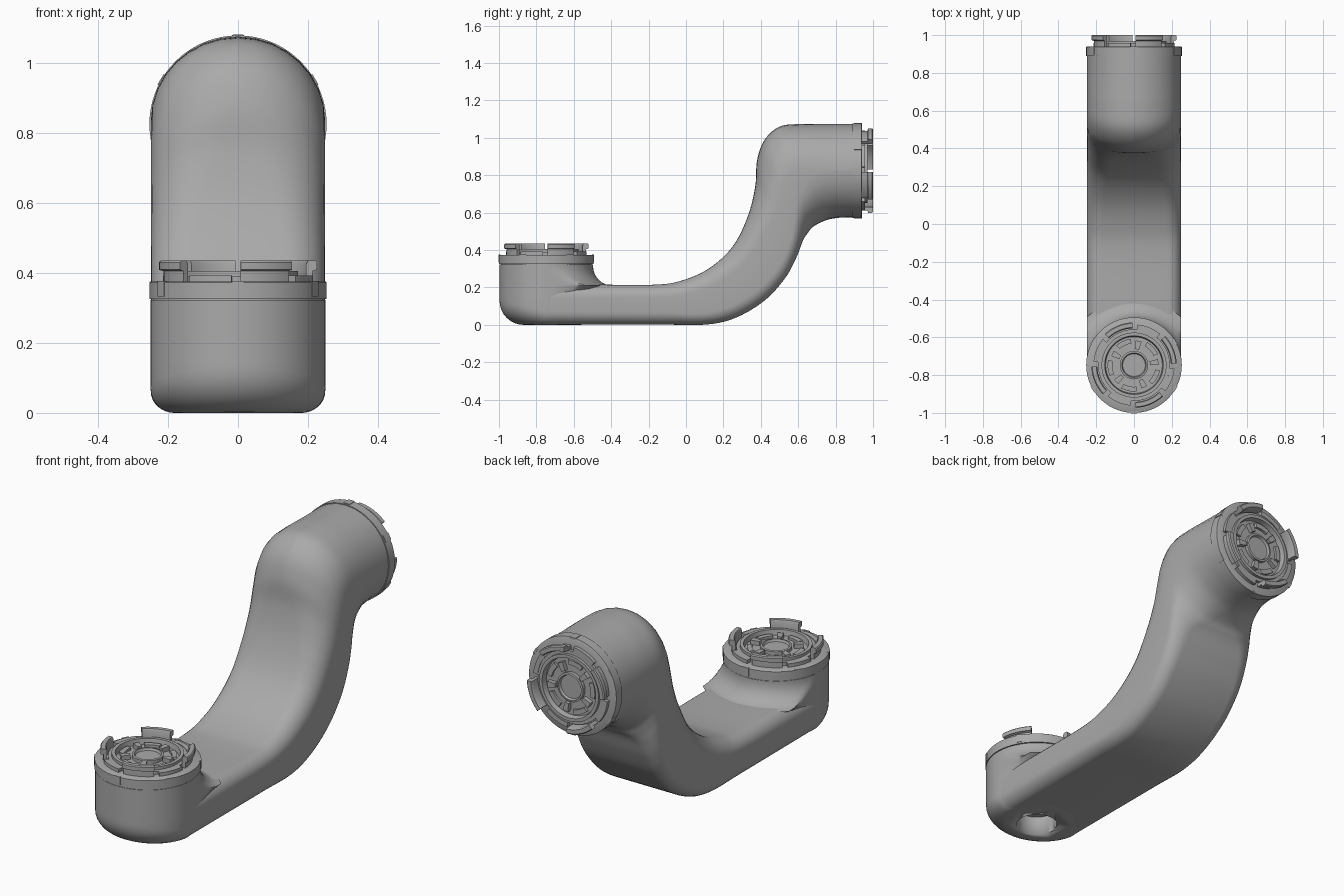
import bpy
import bmesh
from math import sin, cos, pi, radians, sqrt
from mathutils import Vector, Matrix

cube = bpy.data.objects.get("Cube")
if cube:
    bpy.data.objects.remove(cube)

grey = bpy.data.materials.new("plain_grey")
grey.use_nodes = True
grey.diffuse_color = (0.4, 0.4, 0.4, 1)
grey.node_tree.nodes["Principled BSDF"].inputs["Base Color"].default_value = (0.4, 0.4, 0.4, 1)

R = 0.25          # half width of the arm
FRONT_Y = -0.747  # axis of the front socket
BACK_Z = 0.825    # axis of the back socket


def finish(name, bm, matrix=None, angle=35):
    bmesh.ops.recalc_face_normals(bm, faces=bm.faces)
    mesh = bpy.data.meshes.new(name)
    bm.to_mesh(mesh)
    bm.free()
    mesh.materials.append(grey)
    obj = bpy.data.objects.new(name, mesh)
    bpy.context.collection.objects.link(obj)
    if matrix:
        obj.matrix_world = matrix
    bpy.ops.object.select_all(action='DESELECT')
    obj.select_set(True)
    bpy.context.view_layer.objects.active = obj
    bpy.ops.object.shade_smooth_by_angle(angle=radians(angle))
    return obj


def loft(bm, rings, caps=True, loop=False):
    """Skin a list of closed rings."""
    rows = [[bm.verts.new(p) for p in ring] for ring in rings]
    pairs = list(zip(rows, rows[1:])) + ([(rows[-1], rows[0])] if loop else [])
    for a, b in pairs:
        for i in range(len(a)):
            j = (i + 1) % len(a)
            bm.faces.new((a[i], a[j], b[j], b[i]))
    if caps and not loop:
        bm.faces.new(rows[0])
        bm.faces.new(rows[-1])


def turn(bm, profile, steps=72):
    """Revolve an (r, z) outline around z."""
    rings = [[(r * cos(2 * pi * i / steps), r * sin(2 * pi * i / steps), z)
              for i in range(steps)] for r, z in profile]
    loft(bm, rings)


def arc_block(bm, outline, start, end, steps=8):
    """Sweep an (r, z) outline between two angles in degrees."""
    angles = [radians(start + (end - start) * i / steps) for i in range(steps + 1)]
    loft(bm, [[(r * cos(a), r * sin(a), z) for r, z in outline] for a in angles])


def rect(r0, r1, z0, z1):
    return [(r0, z0), (r1, z0), (r1, z1), (r0, z1)]


# Curved arm: rounded sections between an upper and a lower edge
# upper y, z, lower y, z, upper corner radius, lower corner radius
stations = [
    (-.745, .215, -.745, .001, .07, .07),
    (-.45, .215, -.40, .001, .07, .07),
    (-.17, .215, -.10, .001, .07, .07),
    (-.03, .235, .12, .003, .08, .07),
    (.12, .30, .27, .04, .09, .07),
    (.25, .42, .42, .13, .11, .07),
    (.33, .58, .53, .25, .14, .07),
    (.37, .74, .59, .36, .19, .08),
    (.38, .88, .625, .45, .24, .10),
    (.42, .99, .65, .49, .249, .15),
    (.50, 1.06, .68, .525, .249, .20),
    (.61, 1.074, .75, .56, .249, .24),
    (.75, 1.074, .82, .573, .249, .249),
    (.89, 1.074, .89, .575, .249, .249),
]


def smooth_stations(points, sub=6):
    pts = [points[0]] + points + [points[-1]]
    out = []
    for a, b, c, d in zip(pts, pts[1:], pts[2:], pts[3:]):
        for k in range(sub):
            t = k / sub
            out.append([q + t / 2 * (r - p + t * (2 * p - 5 * q + 4 * r - s
                        + t * (3 * (q - r) + s - p))) for p, q, r, s in zip(a, b, c, d)])
    return out + [points[-1]]


def section(py, pz, qy, qz, rp, rq, half=0.249, n=8):
    low, high = Vector((0, qy, qz)), Vector((0, py, pz))
    h = (high - low).length
    up = (high - low) / h
    ring = []
    for quarter, (sx, r) in enumerate([(1, rp), (-1, rp), (-1, rq), (1, rq)]):
        r = min(r, h / 2 - .0005)
        centre = h - r if quarter < 2 else r
        for k in range(n + 1):
            a = (quarter + k / n) * pi / 2
            ring.append(low + up * (centre + r * sin(a))
                        + Vector((sx * (half - r) + r * cos(a), 0, 0)))
    return ring


bm = bmesh.new()
loft(bm, [section(*s) for s in smooth_stations(stations)])
arm = finish("curved_arm", bm)

# Front socket: upright cup, rounded underneath, flaring into the arm behind
STEPS = 96


def socket_ring(height, inset, flare):
    ring = []
    for i in range(STEPS):
        a = 2 * pi * i / STEPS
        c, s = cos(a), sin(a)
        fillet = 0.07 + 0.06 * max(0, -s)
        r = R - inset * fillet + (flare if s > -0.001 else 0)
        z = height if inset is None or height > 0.13 else height / 0.13 * fillet
        ring.append((max(-R, min(R, r * c)), FRONT_Y + r * s, z))
    return ring


rings = [socket_ring(0.13 * (1 - cos(t)), 1 - sin(t), 0)
         for t in [k * pi / 16 for k in range(9)]]
rings.append(socket_ring(0.15, 0, 0))
rings += [socket_ring(0.315 - 0.105 * cos(t), 0, 0.105 * (1 - sin(t)))
          for t in [k * pi / 16 for k in range(9)]]
rings.append(socket_ring(0.322, 0, 0))
bm = bmesh.new()
loft(bm, rings)
socket = finish("front_socket", bm)

# Round access bore in the underside
bm = bmesh.new()
bmesh.ops.create_cone(bm, cap_ends=True, segments=48, radius1=0.1, radius2=0.1, depth=0.2,
                      matrix=Matrix.Translation((0, FRONT_Y, 0)))
cutter = finish("bore_cutter", bm)
for obj in (arm, socket):
    bpy.context.view_layer.objects.active = obj
    mod = obj.modifiers.new("bore", 'BOOLEAN')
    mod.operation = 'DIFFERENCE'
    mod.solver = 'EXACT'
    mod.object = cutter
    bpy.ops.object.modifier_apply(modifier=mod.name)
bpy.data.objects.remove(cutter)

# Small pin under the arm
bm = bmesh.new()
bmesh.ops.create_cone(bm, cap_ends=True, segments=12, radius1=0.013, radius2=0.013, depth=0.02,
                      matrix=Matrix.Translation((0, 0.07, 0.01)))
finish("underside_pin", bm)


# Locking couplings, one on each socket
def coupling(prefix, matrix):
    bm = bmesh.new()
    turn(bm, [(.243, 0), (.243, .01), (.253, .01), (.253, .058), (.25, .06), (.19, .06),
              (.19, .075), (.172, .075), (.172, .09), (.155, .09), (.15, .062), (.075, .062),
              (.075, .08), (.065, .082), (.06, .07)])
    finish(prefix + "_collar", bm, matrix)
    bm = bmesh.new()
    for k in range(6):
        arc_block(bm, rect(.245, .2555, .018, .061), 30 + 60 * k - 4, 30 + 60 * k + 4, 3)
    finish(prefix + "_lugs", bm, matrix)
    bm = bmesh.new()
    hook = [(.195, .058), (.213, .058), (.213, .09), (.226, .094), (.226, .115),
            (.221, .12), (.2, .12), (.195, .11)]
    for k in range(4):
        arc_block(bm, hook, 2 + 90 * k, 43 + 90 * k)
        arc_block(bm, rect(.19, .215, .058, .078), 50 + 90 * k, 85 + 90 * k)
    finish(prefix + "_hooks", bm, matrix)
    bm = bmesh.new()
    for k in range(5):
        arc_block(bm, rect(.085, .13, .06, .085), 72 * k, 72 * k + 14, 3)
        arc_block(bm, rect(.115, .14, .06, .075), 72 * k + 25, 72 * k + 60, 5)
    finish(prefix + "_contacts", bm, matrix)


coupling("front", Matrix.Translation((0, FRONT_Y, 0.315)))
coupling("back", Matrix.Translation((0, 0.88, BACK_Z)) @ Matrix.Rotation(-pi / 2, 4, 'X'))
